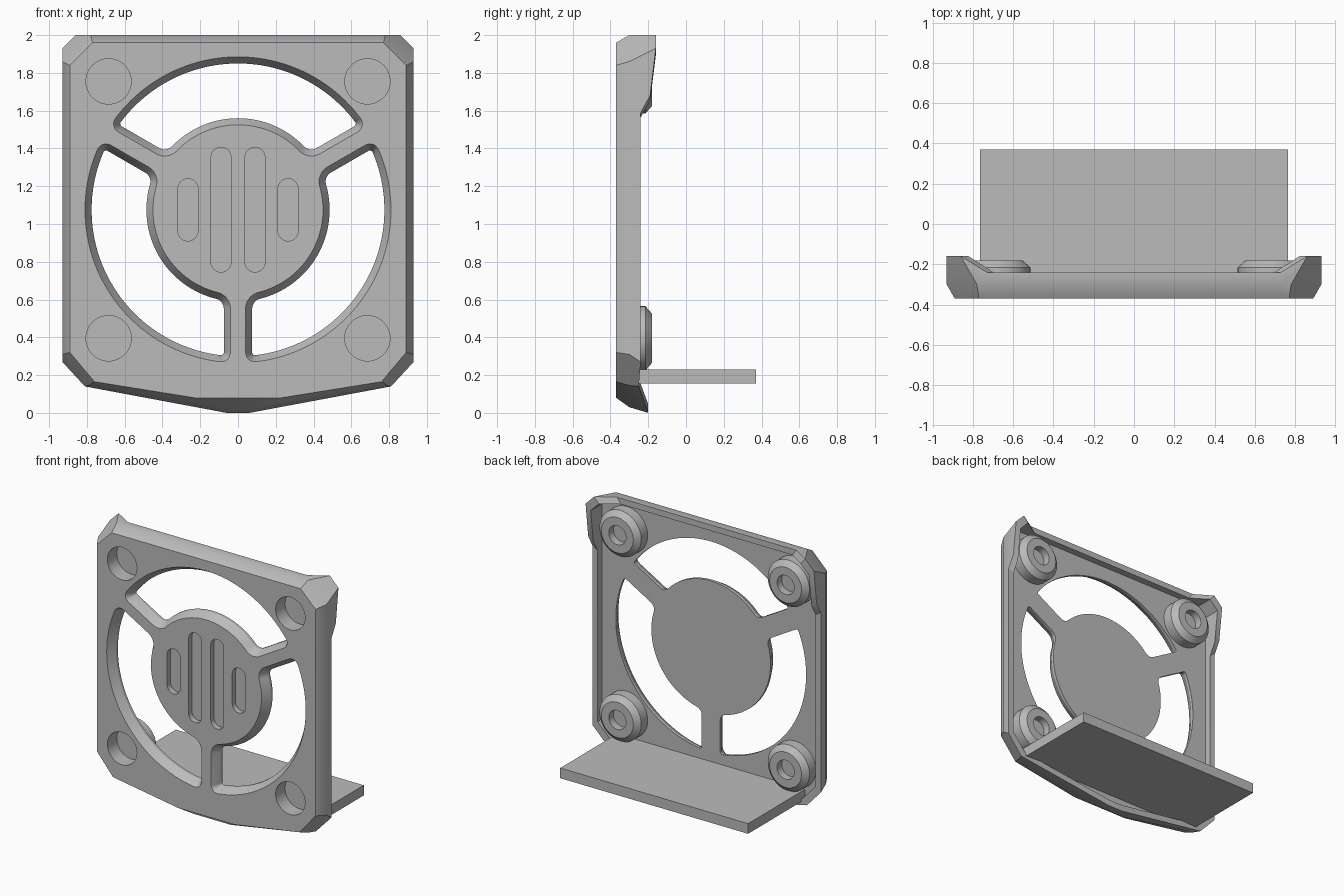
import bpy, bmesh
from math import sin, cos, pi, sqrt, atan2, radians

cube = bpy.data.objects.get("Cube")
if cube:
    bpy.data.objects.remove(cube)

grey = bpy.data.materials.new("plain_grey")
grey.use_nodes = True
colour = (0.5, 0.5, 0.5, 1)
grey.diffuse_color = colour
grey.node_tree.nodes["Principled BSDF"].inputs["Base Color"].default_value = colour

HUB_Z = 1.075
PANEL_BACK = -0.29


def finish(bm, name):
    bmesh.ops.recalc_face_normals(bm, faces=bm.faces)
    mesh = bpy.data.meshes.new(name)
    bm.to_mesh(mesh)
    bm.free()
    mesh.materials.append(grey)
    ob = bpy.data.objects.new(name, mesh)
    bpy.context.collection.objects.link(ob)
    return ob


def loft(bm, loops):
    """Skin matching loops of points and cap both ends."""
    rings = [[bm.verts.new(p) for p in loop] for loop in loops]
    n = len(rings[0])
    for a, b in zip(rings, rings[1:]):
        for i in range(n):
            j = (i + 1) % n
            bm.faces.new((a[i], a[j], b[j], b[i]))
    bm.faces.new(rings[0])
    bm.faces.new(rings[-1])


def smooth(ob):
    bpy.ops.object.select_all(action='DESELECT')
    ob.select_set(True)
    bpy.context.view_layer.objects.active = ob
    bpy.ops.object.shade_smooth_by_angle(angle=radians(30))


def mirrored(half):
    return half + [(-x, y, z) for x, y, z in reversed(half)]


# Frame outline, right half from top to bottom: front edge, shoulder, back edge
front = [(.73, 1.96), (.77, 1.96), (.89, 1.84), (.89, 1.68), (.89, 1.59),
         (.89, .32), (.76, .165), (.23, .08)]
shoulder = [(.73, 2), (.78, 2), (.93, 1.86), (.93, 1.68), (.93, 1.59),
            (.93, .31), (.79, .145), (.15, .03)]
back = [(.73, 2), (.86, 2), (.93, 1.93), (.93, 1.68), (.93, 1.59),
        (.93, .27), (.81, .14), (.06, 0)]
rim_y = [-.24, -.16, -.16, -.19, -.24, -.24, -.25, -.20]
inner = [(x * .955, 1.03 + (z - 1.03) * .955) for x, z in back]

bm = bmesh.new()
loft(bm, [
    mirrored([(x, -.37, z) for x, z in front]),
    mirrored([(x, -.30, z) for x, z in shoulder]),
    mirrored([(x, y, z) for (x, z), y in zip(back, rim_y)]),
    mirrored([(x, y, z) for (x, z), y in zip(inner, rim_y)]),
    mirrored([(x, PANEL_BACK, z) for x, z in inner]),
])
frame = finish(bm, "frame")


def arc(cx, cy, r, a0, a1, n):
    return [(cx + r * cos(a0 + (a1 - a0) * i / n),
             cy + r * sin(a0 + (a1 - a0) * i / n)) for i in range(n + 1)]


def opening(d, turn, y):
    """Rounded window between two spokes, shrunk by d."""
    w, r_in, r_out, f, g = .04 + d, .45 + d, .81 - d, .09 - d, .05 - d
    xi = sqrt((r_in + f) ** 2 - (w + f) ** 2)
    xo = sqrt((r_out - g) ** 2 - (w + g) ** 2)
    ai, ao = atan2(w + f, xi), atan2(w + g, xo)
    half = arc(0, 0, r_in, pi / 3, ai, 16)
    half += arc(xi, w + f, f, ai + pi, 1.5 * pi, 8)[1:]
    half += arc(xo, w + g, g, -pi / 2, ao, 6)
    half += arc(0, 0, r_out, ao, pi / 3, 24)[1:]
    # Reflect across the middle of the window
    c, s = cos(2 * pi / 3), sin(2 * pi / 3)
    other = [(c * u + s * v, s * u - c * v) for u, v in half[1:-1]]
    pts = half + other[::-1]
    c, s = cos(turn), sin(turn)
    return [(c * u - s * v, y, HUB_Z + s * u + c * v) for u, v in pts]


# Cutters: three fan windows, four screw wells, four shallow slots
bm = bmesh.new()
for deg in (-90, 30, 150):
    t = radians(deg)
    loft(bm, [opening(d, t, y) for d, y in
              ((-.0058, -.38), (.035, -.31), (.035, -.1))])

corners = [(sx * .685, z) for sx in (-1, 1) for z in (.395, 1.755)]
for x, z in corners:
    ring = arc(x, z, .12, 0, 2 * pi, 48)[:-1]
    loft(bm, [[(u, y, v) for u, v in ring] for y in (-.4, -.1)])

for x, half_len in ((.09, .277), (-.09, .277), (.265, .112), (-.265, .112)):
    ring = (arc(x, HUB_Z + half_len, .053, 0, pi, 16)
            + arc(x, HUB_Z - half_len, .053, pi, 2 * pi, 16))
    loft(bm, [[(u, y, v) for u, v in ring] for y in (-.4, -.33)])
cutter = finish(bm, "cutter")
cutter.hide_render = True

cut = frame.modifiers.new("cut", 'BOOLEAN')
cut.operation = 'DIFFERENCE'
cut.solver = 'EXACT'
cut.object = cutter
bpy.context.view_layer.objects.active = frame
bpy.ops.object.modifier_apply(modifier=cut.name)
bpy.data.objects.remove(cutter)
smooth(frame)

# Screw bosses: hollow at the front, small blind hole at the back
profile = [(.12, -.26), (.12, -.30), (.17, -.30), (.17, -.215),
           (.13, -.18), (.07, -.18), (.07, -.235)]
for i, (x, z) in enumerate(corners):
    bm = bmesh.new()
    loft(bm, [[(u, y, v) for u, v in arc(x, z, r, 0, 2 * pi, 48)[:-1]]
              for r, y in profile])
    smooth(finish(bm, f"screw_boss_{i + 1}"))

# Shelf behind the frame
bm = bmesh.new()
loft(bm, [[(-.765, y, .155), (.765, y, .155), (.765, y, .23), (-.765, y, .23)]
          for y in (-.30, .37)])
finish(bm, "shelf")
